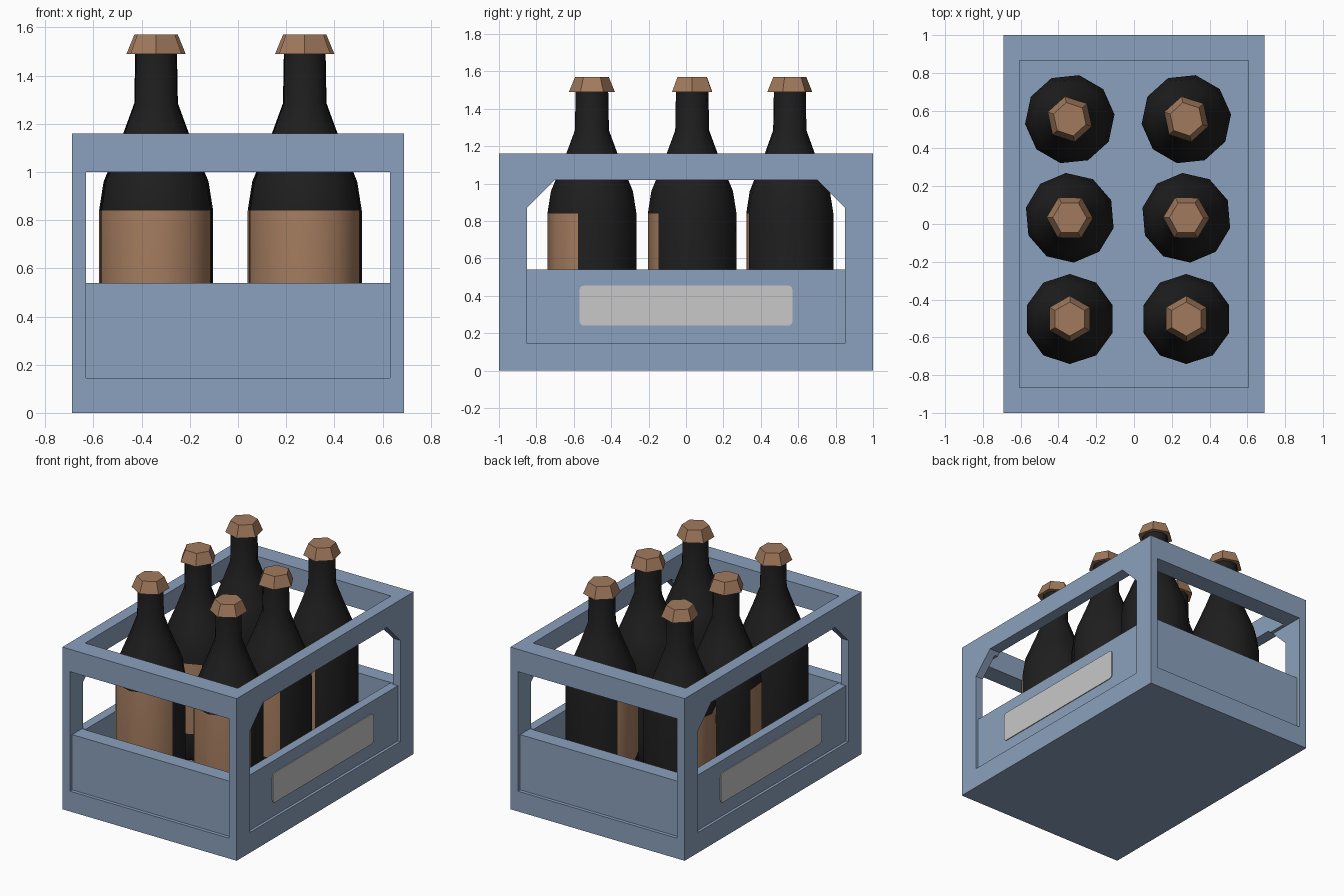
import bpy, bmesh, math
from mathutils import Matrix, Vector

old = bpy.data.objects.get("Cube")
if old:
    bpy.data.objects.remove(old, do_unlink=True)


def material(name, rgb):
    m = bpy.data.materials.new(name)
    m.use_nodes = True
    col = (*rgb, 1)
    m.diffuse_color = col
    m.node_tree.nodes["Principled BSDF"].inputs["Base Color"].default_value = col
    return m


BLUE = material("crate blue", (0.26, 0.355, 0.51))
BLACK = material("bottle black", (0.013, 0.013, 0.013))
TAN = material("tan", (0.36, 0.195, 0.11))
GREY = material("plate grey", (0.58, 0.58, 0.58))


def finish(name, bm, *mats):
    bmesh.ops.recalc_face_normals(bm, faces=bm.faces)
    me = bpy.data.meshes.new(name)
    bm.to_mesh(me)
    bm.free()
    for m in mats:
        me.materials.append(m)
    ob = bpy.data.objects.new(name, me)
    bpy.context.collection.objects.link(ob)
    return ob


def box(name, lo, hi, mat):
    bm = bmesh.new()
    lo, hi = Vector(lo), Vector(hi)
    bmesh.ops.create_cube(bm, size=1, matrix=Matrix.Translation((lo + hi) / 2)
                          @ Matrix.Diagonal((*(hi - lo), 1)))
    return finish(name, bm, mat)


def prism_x(name, outline, x0, x1, mat):
    """Extrude a (y, z) outline along x."""
    bm = bmesh.new()
    face = bm.faces.new([bm.verts.new((x0, y, z)) for y, z in outline])
    new = bmesh.ops.extrude_face_region(bm, geom=[face])["geom"]
    bmesh.ops.translate(bm, vec=(x1 - x0, 0, 0),
                        verts=[v for v in new if isinstance(v, bmesh.types.BMVert)])
    return finish(name, bm, mat)


def lathe(name, profile, sides, turn, mats, rule=None):
    """Closed solid from (radius, z) rings; rule picks the material of each side face."""
    bm = bmesh.new()
    rings = []
    for r, z in profile:
        angles = [math.radians(turn - 90) + math.tau * i / sides for i in range(sides)]
        rings.append([bm.verts.new((r * math.cos(a), r * math.sin(a), z)) for a in angles])
    for k, (a, b) in enumerate(zip(rings, rings[1:])):
        for i in range(sides):
            j = (i + 1) % sides
            f = bm.faces.new((a[i], a[j], b[j], b[i]))
            f.material_index = rule(k, i) if rule else 0
    bm.faces.new(rings[0])
    bm.faces.new(rings[-1])
    return finish(name, bm, *mats)


# Crate frame: solid block with the cavity and the window openings cut out
crate = box("crate_frame", (-0.69, -1, 0), (0.69, 1, 1.16), BLUE)
FLOOR = 0.145
side_window = [(-0.85, FLOOR), (0.85, FLOOR), (0.85, 0.87), (0.7, 1.02),
               (-0.7, 1.02), (-0.85, 0.87)]
cutters = [
    box("cavity_cutter", (-0.605, -0.865, FLOOR), (0.605, 0.865, 1.5), BLUE),
    box("end_window_cutter", (-0.63, -1.2, FLOOR), (0.63, 1.2, 1.0), BLUE),
    prism_x("side_window_cutter", side_window, -1, 1, BLUE),
]
for c in cutters:
    c.hide_render = True
    mod = crate.modifiers.new(c.name, "BOOLEAN")
    mod.operation, mod.solver, mod.object = "DIFFERENCE", "EXACT", c
bpy.context.view_layer.update()
cut = bpy.data.meshes.new_from_object(crate.evaluated_get(bpy.context.evaluated_depsgraph_get()))
crate.modifiers.clear()
crate.data = cut
for c in cutters:
    bpy.data.objects.remove(c, do_unlink=True)

# Recessed lower panels and side plates
PANEL_TOP = 0.54
corner = 0.025
plate = []
for cy, cz, start in ((0.57, 0.455, 0), (-0.57, 0.455, 90), (-0.57, 0.24, 180), (0.57, 0.24, 270)):
    oy = cy - math.copysign(corner, cy)
    oz = cz + (corner if cz < 0.3 else -corner)
    for step in range(4):
        a = math.radians(start + 30 * step)
        plate.append((oy + corner * math.cos(a), oz + corner * math.sin(a)))

for s, end, side in ((-1, "front", "right"), (1, "back", "left")):
    ys, xs = sorted((s * 0.865, s * 0.975)), sorted((s * 0.605, s * 0.67))
    box(end + "_panel", (-0.63, ys[0], FLOOR), (0.63, ys[1], PANEL_TOP), BLUE)
    box(side + "_panel", (xs[0], -0.86, FLOOR), (xs[1], 0.86, PANEL_TOP), BLUE)
    prism_x(side + "_plate", plate, s * 0.668, s * 0.676, GREY)

# Bottles: ten-sided, with a paper label over four of the sides
BODY = [(0.22, FLOOR), (0.238, 0.17), (0.238, 0.34), (0.238, 0.84), (0.219, 0.96),
        (0.19, 1.03), (0.137, 1.16), (0.091, 1.285), (0.087, 1.5)]
CAP = [(0.123, 1.49), (0.09, 1.57)]


def label_rule(band, side):
    return int(band == 2 and side in (8, 9, 0, 1))


for row, y, turn in (("front", -0.503, 0), ("middle", 0.033, -31), ("back", 0.555, -48)):
    for side, x in (("right", -0.34), ("left", 0.277)):
        tag = f"{row}_{side}_"
        body = lathe(tag + "bottle", BODY, 10, turn, (BLACK, TAN), label_rule)
        cap = lathe(tag + "cap", CAP, 6, turn, (TAN,))
        body.location = cap.location = (x, y, 0)
        bpy.ops.object.select_all(action="DESELECT")
        body.select_set(True)
        bpy.context.view_layer.objects.active = body
        bpy.ops.object.shade_smooth_by_angle(angle=math.radians(40))
